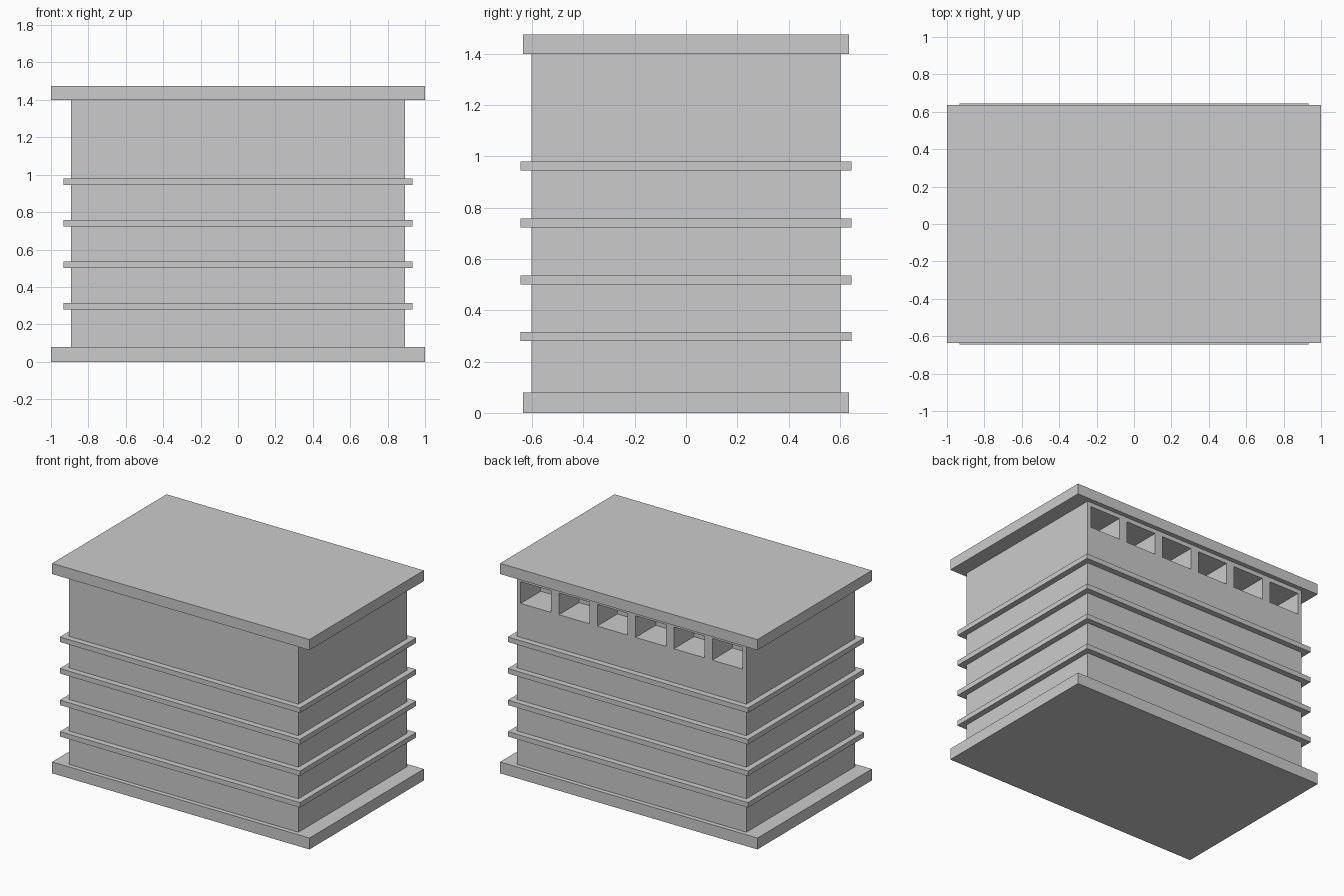
import bpy

if "Cube" in bpy.data.objects:
    bpy.data.objects.remove(bpy.data.objects["Cube"])


def box(name, x, y, z):
    """Box from (min, max) ranges on each axis."""
    bpy.ops.mesh.primitive_cube_add(size=1, location=[sum(r) / 2 for r in (x, y, z)])
    ob = bpy.context.object
    ob.name = name
    ob.scale = [r[1] - r[0] for r in (x, y, z)]
    bpy.ops.object.transform_apply(location=True, rotation=False, scale=True)
    return ob


def slab(name, hx, hy, z0, z1):
    """Box centred on x and y."""
    return box(name, (-hx, hx), (-hy, hy), (z0, z1))


# Main body
body = slab("body", 0.892, 0.603, 0.08, 1.40)

# Base plate and lid
slab("base_plate", 1.0, 0.635, 0.0, 0.08)
slab("lid", 1.0, 0.635, 1.40, 1.475)

# Four ribs around the body
for i in range(4):
    z = 0.28 + i * 0.2215
    slab(f"rib_{i + 1}", 0.933, 0.645, z, z + 0.035)

# Row of six pockets cut in the back wall under the lid
for i in range(6):
    cx = (i - 2.5) * 0.298
    cutter = box(f"pocket_cutter_{i + 1}", (cx - 0.118, cx + 0.118), (0.38, 0.70), (1.218, 1.37))
    cutter.hide_render = True
    cutter.hide_viewport = True
    cut = body.modifiers.new(f"pocket_{i + 1}", 'BOOLEAN')
    cut.operation = 'DIFFERENCE'
    cut.solver = 'EXACT'
    cut.object = cutter
